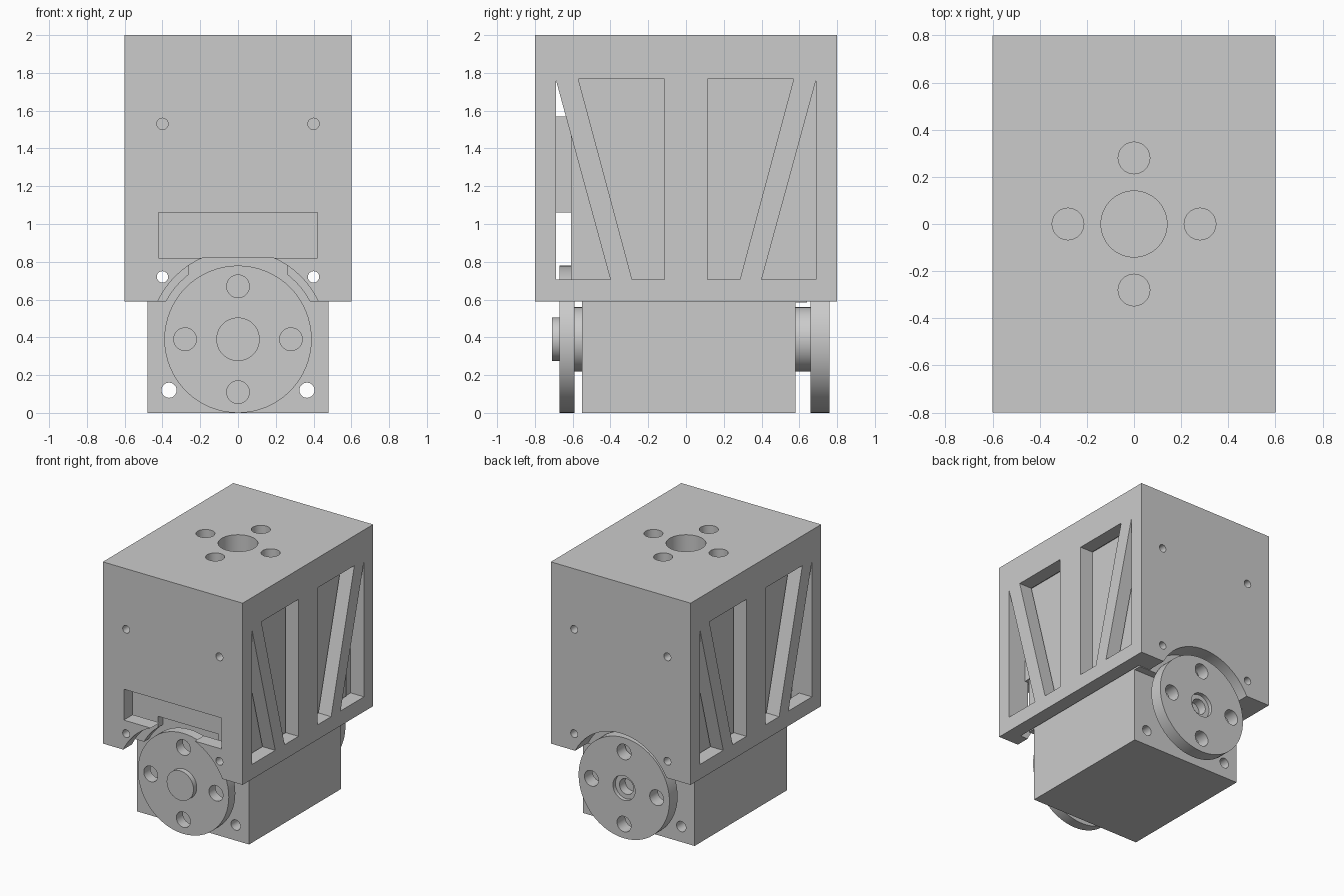
import bpy, bmesh
from mathutils import Matrix, Vector

old = bpy.data.objects.get("Cube")
if old:
    bpy.data.objects.remove(old)

grey = bpy.data.materials.new("plain_grey")
grey.use_nodes = True
colour = (0.6, 0.6, 0.6, 1)
grey.diffuse_color = colour
grey.node_tree.nodes["Principled BSDF"].inputs["Base Color"].default_value = colour


def make(name, bm):
    bmesh.ops.recalc_face_normals(bm, faces=bm.faces)
    mesh = bpy.data.meshes.new(name)
    bm.to_mesh(mesh)
    bm.free()
    mesh.materials.append(grey)
    ob = bpy.data.objects.new(name, mesh)
    bpy.context.collection.objects.link(ob)
    return ob


def box(name, x, y, z):
    bm = bmesh.new()
    bmesh.ops.create_cube(bm, size=1)
    for v in bm.verts:
        v.co = Vector([a[0] + (c + 0.5) * (a[1] - a[0]) for c, a in zip(v.co, (x, y, z))])
    return make(name, bm)


def cylinder(name, r, x, z, y, axis="Y"):
    # along y by default; along z the arguments are x, y centre and z range
    bm = bmesh.new()
    bmesh.ops.create_cone(bm, cap_ends=True, segments=64, radius1=r, radius2=r, depth=y[1] - y[0])
    mid = (y[0] + y[1]) / 2
    if axis == "Y":
        bm.transform(Matrix.Translation((x, mid, z)) @ Matrix.Rotation(1.5707963, 4, "X"))
    else:
        bm.transform(Matrix.Translation((x, z, mid)))
    return make(name, bm)


def prism(name, outline, x0, x1):
    bm = bmesh.new()
    face = bm.faces.new([bm.verts.new((x0, y, z)) for y, z in outline])
    grown = bmesh.ops.extrude_face_region(bm, geom=[face])["geom"]
    bmesh.ops.translate(bm, vec=(x1 - x0, 0, 0), verts=[g for g in grown if isinstance(g, bmesh.types.BMVert)])
    return make(name, bm)


def cut(target, cutters):
    for c in cutters:
        mod = target.modifiers.new("cut", "BOOLEAN")
        mod.operation, mod.solver, mod.object = "DIFFERENCE", "EXACT", c
    graph = bpy.context.evaluated_depsgraph_get()
    mesh = bpy.data.meshes.new_from_object(target.evaluated_get(graph))
    target.modifiers.clear()
    target.data = mesh
    for c in cutters:
        bpy.data.objects.remove(c)


def side_holes(r, x, z, y):
    return [cylinder("cutter", r, s * x, z, y) for s in (-1, 1)]


RING = [(0.28, 0), (-0.28, 0), (0, 0.28), (0, -0.28)]
AXLE = 0.39
through = (-1, 1)

# Bracket shell: hollow block, open underneath
shell = box("bracket_shell", (-0.6, 0.6), (-0.8, 0.8), (0.59, 2))
cutters = [
    box("cutter", (-0.49, 0.49), (-0.69, 0.64), (0.4, 1.775)),
    box("cutter", (-0.42, 0.42), (-0.9, -0.66), (0.82, 1.06)),
    cylinder("cutter", 0.47, 0, AXLE, (-0.9, -0.65)),
    cylinder("cutter", 0.44, 0, AXLE, (0.6, 0.9)),
    cylinder("cutter", 0.14, 0, 0, (1.7, 2.1), "Z"),
]
cutters += [cylinder("cutter", 0.067, x, y, (1.7, 2.1), "Z") for x, y in RING]
cutters += side_holes(0.03, 0.4, 0.72, through)
cutters += side_holes(0.03, 0.4, 1.53, (-0.9, -0.66)) + side_holes(0.03, 0.4, 1.53, (0.7, 0.9))

# Truss windows in both side walls
triangle = [(0.688, 0.705), (0.688, 1.76), (0.4, 0.705)]
trapezoid = [(0.57, 1.768), (0.115, 1.768), (0.115, 0.705), (0.285, 0.705)]
for outline in (triangle, trapezoid):
    for sy in (-1, 1):
        for sx in (-1, 1):
            cutters.append(prism("cutter", [(sy * y, z) for y, z in outline], sx * 0.485, sx * 0.7))
cut(shell, cutters)

# Motor body with its front and back covers
wide = (-0.48, 0.48)
body = box("motor_body", wide, (-0.55, 0.58), (0, 1.774))
cut(body, side_holes(0.03, 0.4, 0.72, through) + side_holes(0.04, 0.365, 0.12, through))
front_cover = box("motor_front_cover", wide, (-0.61, -0.55), (0.59, 1.774))
cut(front_cover, [cylinder("cutter", 0.43, 0, AXLE, (-0.7, -0.5)),
                  box("cutter", (-0.26, 0.26), (-0.7, -0.5), (0.5, 0.82))]
    + side_holes(0.03, 0.4, 0.72, through))
back_cover = box("motor_back_cover", wide, (0.58, 0.64), (0.585, 1.774))
cut(back_cover, side_holes(0.03, 0.4, 0.72, through))
box("front_spacer", (-0.45, 0.45), (-0.69, -0.61), (1.06, 1.57))

# Output discs, bosses and hub
round_parts = [
    cylinder("front_boss", 0.17, 0, AXLE, (-0.59, -0.55)),
    cylinder("front_hub", 0.115, 0, AXLE, (-0.71, -0.67)),
]
front_disc = cylinder("front_disc", 0.39, 0, AXLE, (-0.67, -0.59))
back_disc = cylinder("back_disc", 0.39, 0, AXLE, (0.66, 0.76))
back_boss = cylinder("back_boss", 0.17, 0, AXLE, (0.58, 0.66))
for disc in (front_disc, back_disc):
    cut(disc, [cylinder("cutter", 0.06, x, AXLE + z, through) for x, z in RING])
cut(back_disc, [cylinder("cutter", 0.095, 0, AXLE, (0.73, 0.9)),
                cylinder("cutter", 0.06, 0, AXLE, (0.6, 0.9))])
round_parts += [front_disc, back_disc, back_boss, shell, body, front_cover, back_cover]

# Smooth round walls, sharp edges kept
bpy.ops.object.select_all(action="DESELECT")
for ob in round_parts:
    ob.select_set(True)
bpy.context.view_layer.objects.active = shell
bpy.ops.object.shade_smooth_by_angle(angle=0.5)
